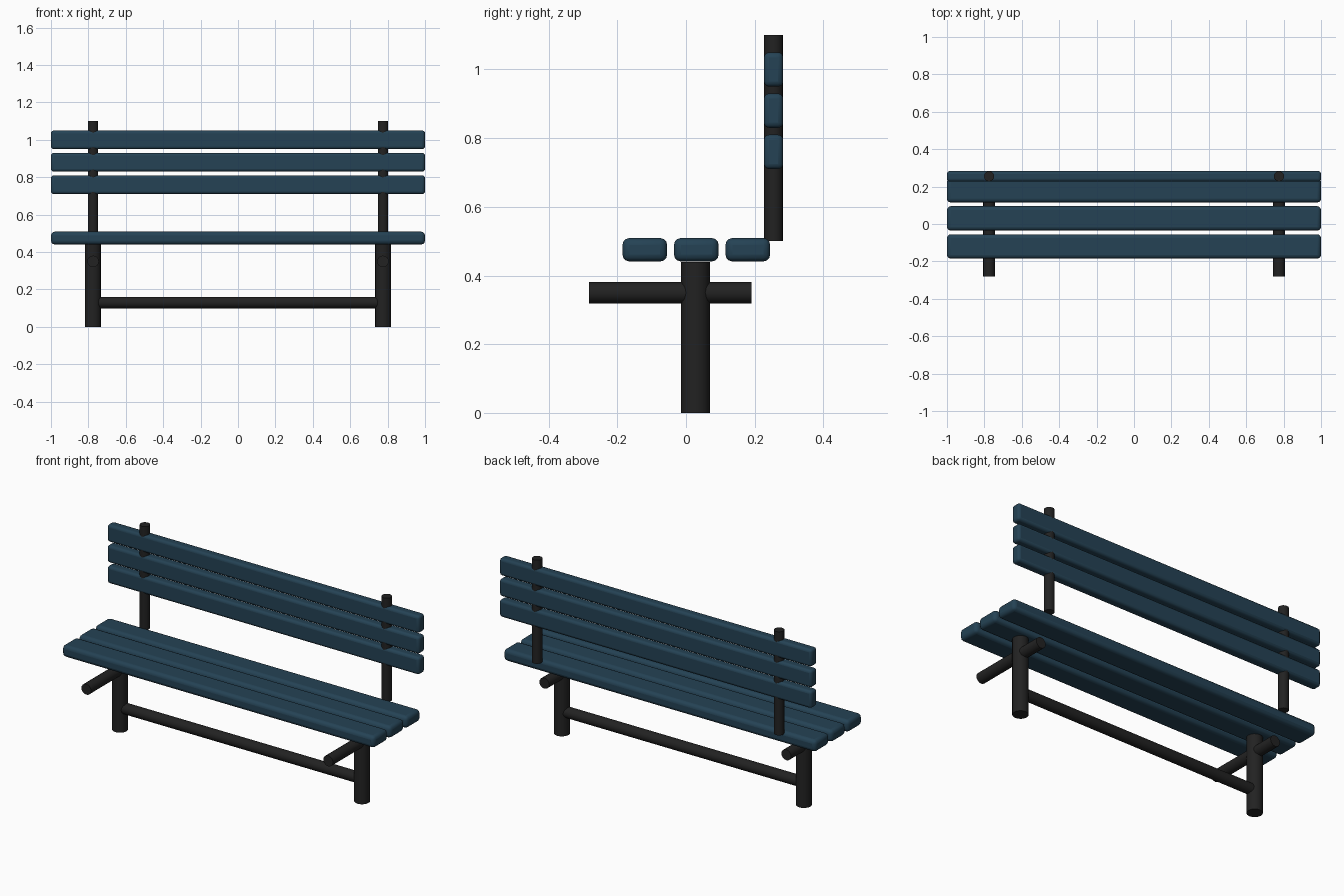
import bpy, math

if "Cube" in bpy.data.objects:
    bpy.data.objects.remove(bpy.data.objects["Cube"])

def material(name, rgb):
    m = bpy.data.materials.new(name)
    m.diffuse_color = (*rgb, 1)
    m.use_nodes = True
    m.node_tree.nodes["Principled BSDF"].inputs["Base Color"].default_value = m.diffuse_color
    return m

BLUE = material("slate blue wood", (0.018, 0.055, 0.09))
BLACK = material("black metal", (0.016, 0.016, 0.016))

def slat(name, y, z, depth, height, bevel):
    bpy.ops.mesh.primitive_cube_add(size=1, location=(0, y, z))
    o = bpy.context.object
    o.name = name
    o.scale = (2, depth, height)
    bpy.ops.object.transform_apply(location=False, rotation=False, scale=True)
    b = o.modifiers.new("rounded edges", 'BEVEL')
    b.width, b.segments = bevel, 3
    o.data.materials.append(BLUE)
    bpy.ops.object.shade_smooth_by_angle(angle=math.radians(35))

def pipe(name, center, radius, length, rot=(0, 0, 0)):
    bpy.ops.mesh.primitive_cylinder_add(vertices=16, radius=radius, depth=length,
                                        location=center, rotation=rot)
    o = bpy.context.object
    o.name = name
    o.data.materials.append(BLACK)
    bpy.ops.object.shade_smooth_by_angle(angle=math.radians(35))

# Seat and backrest slats
for i in range(3):
    slat(f"seat_slat_{i + 1}", -0.12 + 0.15 * i, 0.475, 0.13, 0.068, 0.02)
    slat(f"back_slat_{i + 1}", 0.255, 0.76 + 0.12 * i, 0.056, 0.1, 0.015)

# Legs, seat arms and back posts on both sides
for side, x in (("left", -0.775), ("right", 0.775)):
    pipe(f"{side}_leg", (x, 0.028, 0.22), 0.042, 0.44)
    pipe(f"{side}_seat_arm", (x, -0.046, 0.35), 0.031, 0.472, (math.pi / 2, 0, 0))
    pipe(f"{side}_back_post", (x, 0.255, 0.8), 0.0275, 0.6)

# Lower stretcher between the legs
pipe("stretcher", (0, 0.028, 0.13), 0.031, 1.55, (0, math.pi / 2, 0))
